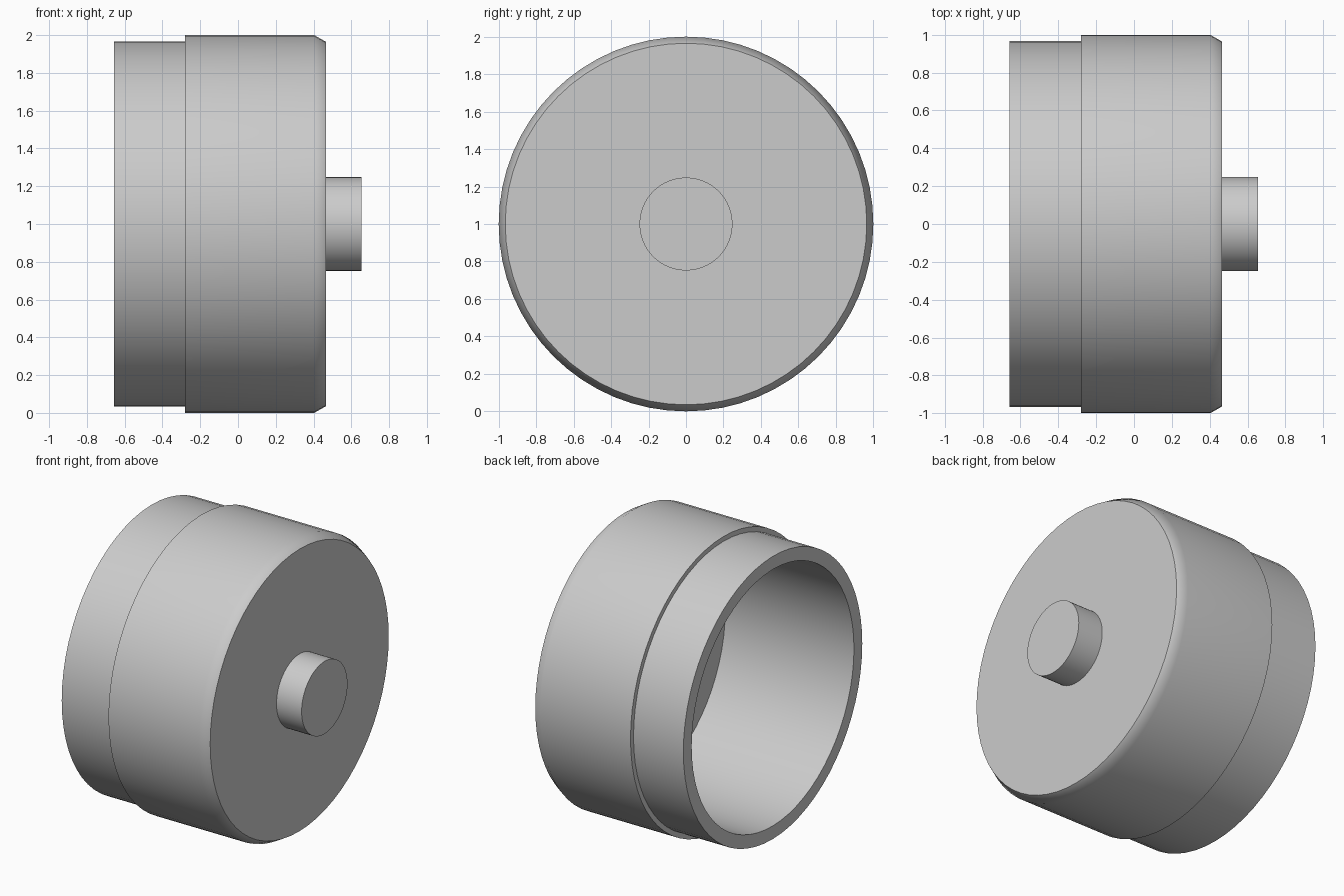
import bpy, bmesh, math
from mathutils import Vector

cube = bpy.data.objects.get("Cube")
if cube:
    bpy.data.objects.remove(cube, do_unlink=True)

SEGMENTS = 64
AXIS_HEIGHT = 1.0

grey = bpy.data.materials.new("plain grey")
grey.use_nodes = True
grey.diffuse_color = (0.6, 0.6, 0.6, 1)
grey.node_tree.nodes["Principled BSDF"].inputs["Base Color"].default_value = (0.6, 0.6, 0.6, 1)


def turned_part(name, profile):
    """Spin an (x, radius) profile around the x axis; it starts and ends on the axis."""
    bm = bmesh.new()
    verts = [bm.verts.new((x, 0, r)) for x, r in profile]
    edges = [bm.edges.new(pair) for pair in zip(verts, verts[1:])]
    bmesh.ops.spin(bm, geom=verts + edges, cent=(0, 0, 0), axis=(1, 0, 0),
                   angle=math.tau, steps=SEGMENTS)
    bmesh.ops.remove_doubles(bm, verts=bm.verts, dist=1e-4)
    # Merge the triangle fans of each flat end into single discs
    centres = [v for v in bm.verts if Vector(v.co.yz).length < 1e-4]
    bmesh.ops.dissolve_verts(bm, verts=centres)
    bmesh.ops.recalc_face_normals(bm, faces=bm.faces)
    mesh = bpy.data.meshes.new(name)
    bm.to_mesh(mesh)
    bm.free()
    mesh.materials.append(grey)
    obj = bpy.data.objects.new(name, mesh)
    obj.location.z = AXIS_HEIGHT
    bpy.context.collection.objects.link(obj)

    # Smooth round walls with sharp rims
    bpy.ops.object.select_all(action='DESELECT')
    obj.select_set(True)
    bpy.context.view_layer.objects.active = obj
    bpy.ops.object.shade_smooth_by_angle(angle=math.radians(35))
    weighted = obj.modifiers.new("Even shading", 'WEIGHTED_NORMAL')
    weighted.keep_sharp = True
    return obj


# Hollow cup: cavity floor, inner wall, rim, stepped neck, chamfered closed end
turned_part("hollow_cup", [
    (0.317, 0), (0.317, 0.877), (-0.657, 0.877), (-0.657, 0.967),
    (-0.28, 0.967), (-0.28, 1.0), (0.403, 1.0), (0.465, 0.965), (0.465, 0),
])

# Short stub on the closed end, sunk slightly into it
turned_part("end_stub", [(0.44, 0), (0.44, 0.248), (0.655, 0.248), (0.655, 0)])
